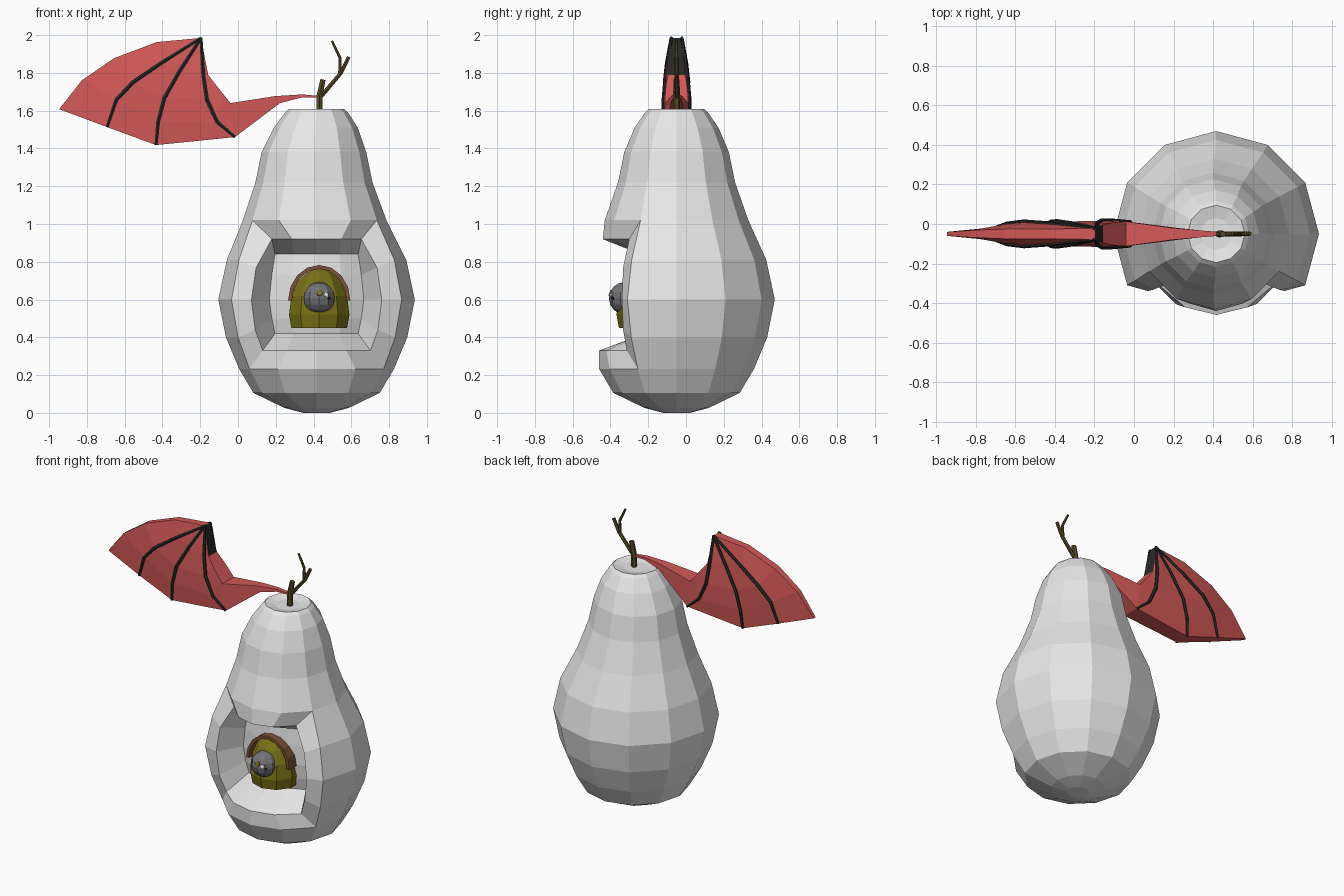
import bpy, bmesh, math
from mathutils import Vector

if "Cube" in bpy.data.objects:
    bpy.data.objects.remove(bpy.data.objects["Cube"])

CX, CY = 0.416, -0.05


def mat(name, c):
    m = bpy.data.materials.new(name)
    m.diffuse_color = (*c, 1)
    m.use_nodes = True
    m.node_tree.nodes["Principled BSDF"].inputs["Base Color"].default_value = m.diffuse_color
    return m


GREY = mat("pale grey", (0.8, 0.8, 0.8))
RED = mat("wing red", (0.65, 0.10, 0.095))
BLACK = mat("bone black", (0.02, 0.022, 0.022))
STEM = mat("stem brown", (0.09, 0.07, 0.02))
OLIVE = mat("olive yellow", (0.19, 0.165, 0.008))
BROWN = mat("lid brown", (0.20, 0.085, 0.04))
EYE = mat("eye grey", (0.17, 0.17, 0.19))
WHITE = mat("glint white", (0.9, 0.9, 0.9))


def finish(name, bm, *mats):
    bmesh.ops.recalc_face_normals(bm, faces=bm.faces)
    me = bpy.data.meshes.new(name)
    bm.to_mesh(me)
    bm.free()
    for m in mats:
        me.materials.append(m)
    ob = bpy.data.objects.new(name, me)
    bpy.context.collection.objects.link(ob)
    return ob


def bridge(bm, a, b, closed=True):
    n = len(a)
    for i in range(n if closed else n - 1):
        j = (i + 1) % n
        bm.faces.new((a[i], a[j], b[j], b[i]))


def revolve(bm, prof, n, cx, cy):
    rings = [[bm.verts.new((cx + r * math.sin(2 * math.pi * i / n),
                            cy - r * math.cos(2 * math.pi * i / n), z))
              for i in range(n)] for z, r in prof]
    for a, b in zip(rings, rings[1:]):
        bridge(bm, a, b)
    bm.faces.new(rings[0])
    bm.faces.new(rings[-1])
    return rings


def tube(name, pts, radii, material, n=6):
    bm = bmesh.new()
    pts = [Vector(p) for p in pts]
    rings = []
    for i, p in enumerate(pts):
        d = (pts[min(i + 1, len(pts) - 1)] - pts[max(i - 1, 0)]).normalized()
        u = Vector((0, 1, 0))
        u = (u - d * u.dot(d)).normalized()
        v = d.cross(u)
        rings.append([bm.verts.new(p + radii[i] * (u * math.cos(2 * math.pi * k / n) + v * math.sin(2 * math.pi * k / n)))
                      for k in range(n)])
    for a, b in zip(rings, rings[1:]):
        bridge(bm, a, b)
    bm.faces.new(rings[0])
    bm.faces.new(rings[-1])
    return finish(name, bm, material)


# Pear body: 12-sided lathe with a recessed window in the front
prof = [(0, .07), (.026, .17), (.106, .335), (.233, .41), (.4, .48), (.6, .52), (.81, .475),
        (1.02, .38), (1.22, .31), (1.38, .277), (1.51, .222), (1.59, .167), (1.61, .145), (1.595, .08)]
bm = bmesh.new()
rings = revolve(bm, prof, 12, CX, CY)
for k, dx in ((7, -.01), (8, -.014), (9, -.014), (10, -.004)):
    for v in rings[k]:
        v.co.x += dx
front = [rings[k][c] for k in range(4, 7) for c in (-1, 0, 1)]
bmesh.ops.delete(bm, geom=front, context='VERTS')   # opens the window
border = [(0, c) for c in range(-2, 3)] + [(r, 2) for r in (1, 2, 3)] \
    + [(4, c) for c in range(2, -3, -1)] + [(r, -2) for r in (3, 2, 1)]
loop = [rings[3 + r][c] for r, c in border]


def window_grid(rows):
    # each row: height, half width, depth in front of the axis
    a = math.radians(50)
    return {(r, c): bm.verts.new((CX + w * math.sin(a * c / 2) / math.sin(a),
                                  CY - d * math.cos(a * c / 2), z))
            for r, (z, w, d) in enumerate(rows) for c in range(-2, 3)}


lip = window_grid([(.33, .285, .41), (.44, .325, .44), (.6, .345, .45), (.77, .32, .44), (.92, .237, .39)])
back = window_grid([(.42, .22, .17), (.5, .237, .19), (.6, .25, .20), (.73, .237, .20), (.84, .22, .19)])
lip_loop = [lip[k] for k in border]
back_loop = [back[k] for k in border]
bridge(bm, loop, lip_loop)
bridge(bm, lip_loop, back_loop)
for r in range(4):
    bridge(bm, [back[r, c] for c in range(-2, 3)], [back[r + 1, c] for c in range(-2, 3)], False)
bmesh.ops.delete(bm, geom=[v for v in bm.verts if not v.link_faces], context='VERTS')
finish("pear_body", bm, GREY)

# Forked stem
tube("stem_trunk", [(.43, CY, 1.585), (.432, CY, 1.68), (.45, CY, 1.765)], [.019, .018, .016], STEM)
tube("stem_branch", [(.435, CY, 1.67), (.545, CY, 1.80), (.587, CY, 1.885)], [.013, .012, .011], STEM)
tube("stem_twig", [(.54, CY, 1.80), (.54, CY, 1.88), (.497, CY, 1.97)], [.011, .009, .007], STEM)

# Wing: rays fanning from the apex, each point x, z, half thickness
apex = (-.196, 1.985, .028)
rays = [
    [(-.43, 1.963, .025), (-.656, 1.878, .025), (-.825, 1.762, .018), (-.947, 1.608, .01)],
    [(-.41, 1.85, .05), (-.556, 1.75, .06), (-.645, 1.656, .05), (-.693, 1.513, .035)],
    [(-.30, 1.825, .05), (-.39, 1.667, .062), (-.423, 1.54, .06), (-.434, 1.418, .05)],
    [(-.185, 1.80, .055), (-.165, 1.66, .066), (-.11, 1.54, .066), (-.016, 1.46, .06)],
    [(-.158, 1.79, .045), (-.12, 1.74, .055), (-.08, 1.69, .06), (-.04, 1.64, .062)],
]
arm_low = [(.222, 1.64, .03), (.34, 1.67, .017), (.43, 1.668, .01)]
arm_top = [(.196, 1.677, .03), (.34, 1.686, .017), (.43, 1.678, .01)]
bm = bmesh.new()


def side(s):
    mk = lambda p: bm.verts.new((p[0], CY + s * p[2], p[1]))
    tip = mk(apex)
    g = [[tip] + [mk(p) for p in r] for r in rays]
    for a, b in zip(g, g[1:]):
        bm.faces.new((tip, a[1], b[1]))
        bridge(bm, a[1:], b[1:], False)
    low, top = [g[3][-1]] + [mk(p) for p in arm_low], [g[4][-1]] + [mk(p) for p in arm_top]
    bridge(bm, low, top, False)
    # outline of this side
    return g[0] + [g[1][-1], g[2][-1]] + low + top[:0:-1] + g[4][:0:-1]


bridge(bm, side(-1), side(1))
for f in bm.faces:      # dark knuckle at the apex, facing the body
    if len(f.verts) == 4 and all(v.co.x > -.2 and v.co.z > 1.78 for v in f.verts):
        f.material_index = 1
finish("wing_membrane", bm, RED, BLACK)

# Wing bones on both sides of the membrane
for i, ray in enumerate(rays[1:4]):
    for s, label in ((-1, "front"), (1, "back")):
        tube(f"wing_bone_{label}_{i + 1}", [(x, CY + s * t, z) for x, z, t in [apex] + ray],
             [.009, .012, .013, .012, .009], BLACK)

# Small dome creature inside the window
EX = .43
bm = bmesh.new()
revolve(bm, [(.45, .155), (.52, .168), (.62, .155), (.70, .118), (.75, .07), (.775, .02)], 10, EX, -.2)
finish("creature_dome", bm, OLIVE)

# Arched lid over the dome
bm = bmesh.new()
sections = []
for i in range(9):
    a = math.pi * i / 8
    sections.append([bm.verts.new((EX + (.165 - t) * math.cos(a), y, .595 + (.188 - t) * math.sin(a)))
                     for t, y in ((0, -.19), (0, -.29), (.02, -.29), (.02, -.19))])
for a, b in zip(sections, sections[1:]):
    bridge(bm, a, b)
bm.faces.new(sections[0])
bm.faces.new(sections[-1])
finish("eye_lid", bm, BROWN)

# Eyeball with small pupil and glint plates
EC = Vector((EX, -.322, .607))
bm = bmesh.new()
bmesh.ops.create_uvsphere(bm, u_segments=10, v_segments=8, radius=.086)
bmesh.ops.translate(bm, vec=EC, verts=bm.verts)
finish("eyeball", bm, EYE)


def plate(name, dx, dz, r, material):
    n = Vector((dx, -math.sqrt(.084 ** 2 - dx * dx - dz * dz), dz))
    bm = bmesh.new()
    bmesh.ops.create_cone(bm, cap_ends=True, segments=8, radius1=r, radius2=r, depth=.008)
    ob = finish(name, bm, material)
    ob.location = EC + n
    ob.rotation_euler = n.to_track_quat('Z', 'Y').to_euler()


plate("eye_iris", .002, .028, .016, OLIVE)
plate("eye_pupil", .052, .0, .009, BLACK)
plate("eye_glint", .034, .018, .012, WHITE)
